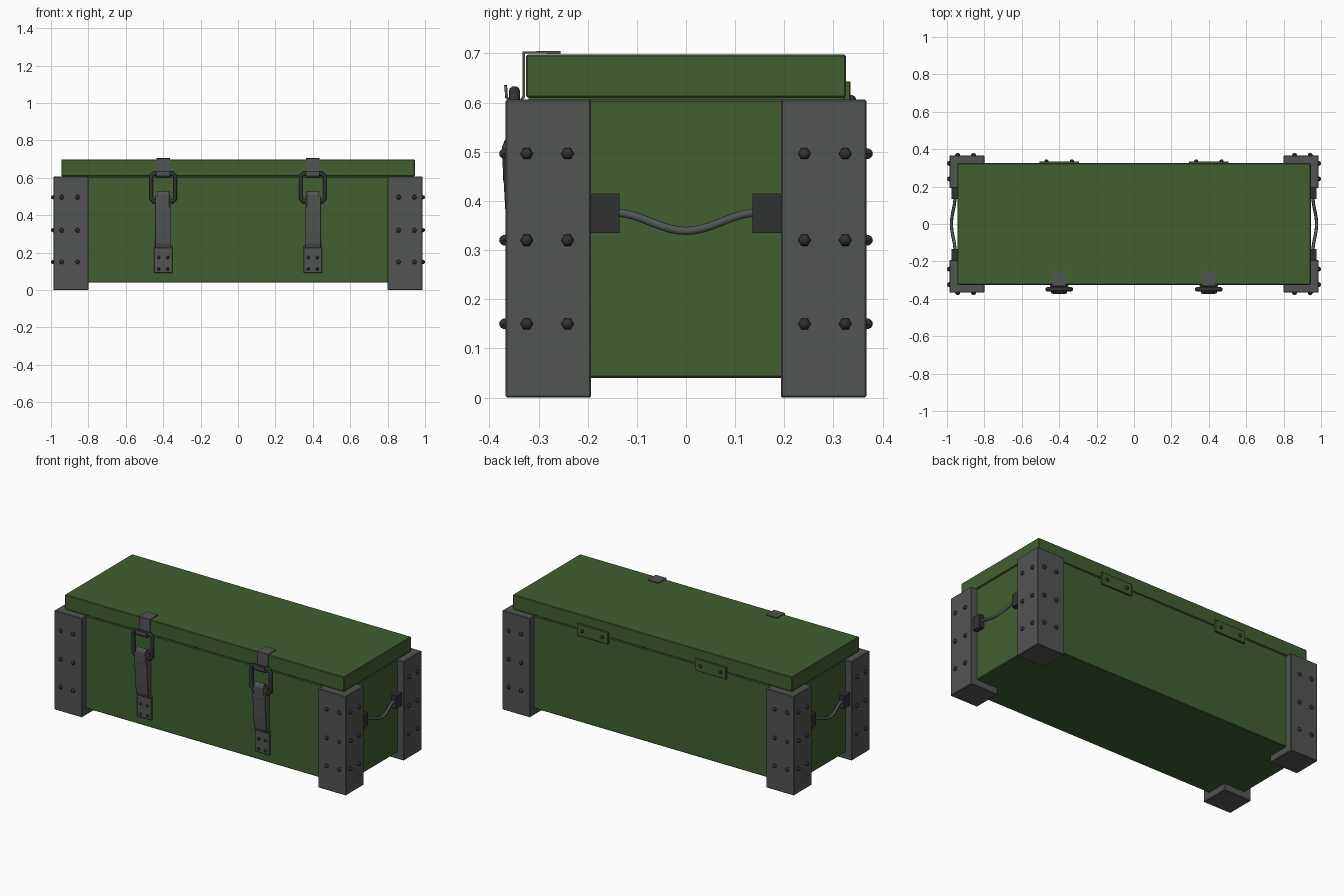
import bpy, bmesh
from math import pi, cos, radians
from mathutils import Matrix, Vector

if "Cube" in bpy.data.objects:
    bpy.data.objects.remove(bpy.data.objects["Cube"])


def material(name, rgb):
    m = bpy.data.materials.new(name)
    m.diffuse_color = (*rgb, 1)
    m.use_nodes = True
    m.node_tree.nodes["Principled BSDF"].inputs["Base Color"].default_value = m.diffuse_color
    return m


GREEN = material("green_paint", (0.053, 0.115, 0.03))
STEEL = material("grey_steel", (0.085, 0.09, 0.085))
DARK = material("dark_steel", (0.03, 0.031, 0.031))


def finish(name, bm, mat, bevel=0.0, smooth=None):
    bmesh.ops.recalc_face_normals(bm, faces=bm.faces)
    me = bpy.data.meshes.new(name)
    bm.to_mesh(me)
    bm.free()
    me.materials.append(mat)
    ob = bpy.data.objects.new(name, me)
    bpy.context.collection.objects.link(ob)
    if bevel:
        b = ob.modifiers.new("bevel", 'BEVEL')
        b.width, b.segments = bevel, 1
    if smooth:
        bpy.ops.object.select_all(action='DESELECT')
        ob.select_set(True)
        bpy.context.view_layer.objects.active = ob
        bpy.ops.object.shade_smooth_by_angle(angle=radians(smooth))
    return ob


def box(name, lo, hi, mat, bevel=0.0):
    lo, hi = Vector(lo), Vector(hi)
    bm = bmesh.new()
    bmesh.ops.create_cube(bm, size=1, matrix=Matrix.Translation((lo + hi) / 2)
                          @ Matrix.Diagonal((*(abs(v) for v in hi - lo), 1)))
    return finish(name, bm, mat, bevel)


def prism(name, yz, x, half, mat, bevel=0.0):
    """Closed (y, z) outline extruded across x."""
    bm = bmesh.new()
    f = bm.faces.new([bm.verts.new((x - half, y, z)) for y, z in yz])
    ext = bmesh.ops.extrude_face_region(bm, geom=[f])["geom"]
    bmesh.ops.translate(bm, vec=(2 * half, 0, 0),
                        verts=[v for v in ext if isinstance(v, bmesh.types.BMVert)])
    return finish(name, bm, mat, bevel)


def strip(name, yz, x, half, thick, mat):
    """Open (y, z) profile bent from sheet metal."""
    bm = bmesh.new()
    rows = [[bm.verts.new((x + s * half, y, z)) for s in (-1, 1)] for y, z in yz]
    for a, b in zip(rows, rows[1:]):
        bm.faces.new((a[0], a[1], b[1], b[0]))
    ob = finish(name, bm, mat)
    m = ob.modifiers.new("thickness", 'SOLIDIFY')
    m.thickness, m.offset = thick, 0
    return ob


def bolts(name, places, r=0.013):
    """Six-sided domed bolt heads; places are (position, axis)."""
    bm = bmesh.new()
    for pos, axis in places:
        rot = (Matrix.Rotation(pi / 2, 4, 'Y') if axis == 'x' else
               Matrix.Rotation(-pi / 2, 4, 'X') @ Matrix.Rotation(pi / 6, 4, 'Z'))
        bmesh.ops.create_uvsphere(bm, u_segments=6, v_segments=8, radius=r,
                                  matrix=Matrix.Translation(pos) @ rot)
    return finish(name, bm, DARK, smooth=40)


def tube(name, pts, r, mat, closed=False, res=3):
    cu = bpy.data.curves.new(name, 'CURVE')
    cu.dimensions = '3D'
    cu.bevel_depth, cu.bevel_resolution, cu.use_fill_caps = r, res, True
    sp = cu.splines.new('POLY')
    sp.points.add(len(pts) - 1)
    for p, co in zip(sp.points, pts):
        p.co = (*co, 1)
    sp.use_cyclic_u = closed
    cu.materials.append(mat)
    ob = bpy.data.objects.new(name, cu)
    bpy.context.collection.objects.link(ob)
    return ob


# Chest body and lid
box("body", (-0.945, -0.325, 0.04), (0.945, 0.325, 0.606), GREEN, 0.004)
box("lid", (-0.945, -0.325, 0.61), (0.945, 0.325, 0.698), GREEN, 0.003)
box("lid_seam", (-0.94, -0.32, 0.6), (0.94, 0.32, 0.615), GREEN)

# Corner posts with bolts on both outer faces
for sx in (-1, 1):
    for sy in (-1, 1):
        box("corner_post", (sx * 0.80, sy * 0.193, 0), (sx * 0.987, sy * 0.367, 0.606), STEEL, 0.003)
        spots = []
        for z in (0.15, 0.32, 0.496):
            spots += [((sx * x, sy * 0.367, z), 'y') for x in (0.858, 0.943)]
            spots += [((sx * 0.987, sy * y, z), 'x') for y in (0.241, 0.324)]
        bolts("corner_bolts", spots)

# Carrying handles on the ends
for sx in (-1, 1):
    for sy in (-1, 1):
        box("handle_mount", (sx * 0.94, sy * 0.135, 0.335), (sx * 0.975, sy * 0.195, 0.415), DARK)
    path = []
    for i in range(21):
        y = -0.145 + 0.29 * i / 20
        sag = (1 + cos(pi * y / 0.145)) / 2
        path.append((sx * (0.957 + 0.019 * sag), y, 0.376 - 0.037 * sag))
    h = tube("handle_rope", path, 0.0085, STEEL)

for x in (-0.4, 0.4):
    # Hooked catch wrapped over the lid edge
    strip("lid_catch", [(-0.255, 0.702), (-0.33, 0.702), (-0.33, 0.612), (-0.337, 0.602),
                        (-0.356, 0.602), (-0.365, 0.611), (-0.367, 0.636)], x, 0.037, 0.006, STEEL)
    # Wire loop between catch and lever
    loop = [(-0.05, 0.623), (-0.064, 0.609), (-0.064, 0.488), (-0.05, 0.474)]
    loop += [(-a, z) for a, z in reversed(loop)]
    tube("latch_loop", [(x + a, -0.349, z) for a, z in loop], 0.0115, DARK, True)
    # Lever, its narrower knuckle and the riveted base plate
    prism("latch_lever", [(-0.334, 0.225), (-0.345, 0.225), (-0.356, 0.25), (-0.364, 0.32),
                          (-0.371, 0.44), (-0.371, 0.49), (-0.364, 0.503), (-0.338, 0.503)],
          x, 0.043, STEEL, 0.002)
    prism("latch_knuckle", [(-0.338, 0.44), (-0.372, 0.44), (-0.374, 0.51), (-0.369, 0.524),
                            (-0.356, 0.531), (-0.343, 0.524), (-0.338, 0.51)], x, 0.034, STEEL, 0.002)
    box("latch_plate", (x - 0.049, -0.337, 0.09), (x + 0.049, -0.32, 0.237), STEEL, 0.003)
    box("latch_backing", (x - 0.04, -0.335, 0.23), (x + 0.04, -0.32, 0.48), STEEL)
    bolts("latch_rivets", [((x + dx, -0.337, z), 'y') for dx in (-0.024, 0.024)
                           for z in (0.113, 0.175)], 0.009)
    # Hinge plate across the back seam
    box("hinge_plate", (x - 0.105, 0.32, 0.57), (x + 0.105, 0.335, 0.643), GREEN, 0.002)
    bolts("hinge_bolts", [((x + dx, 0.335, 0.606), 'y') for dx in (-0.068, 0.068)], 0.011)
